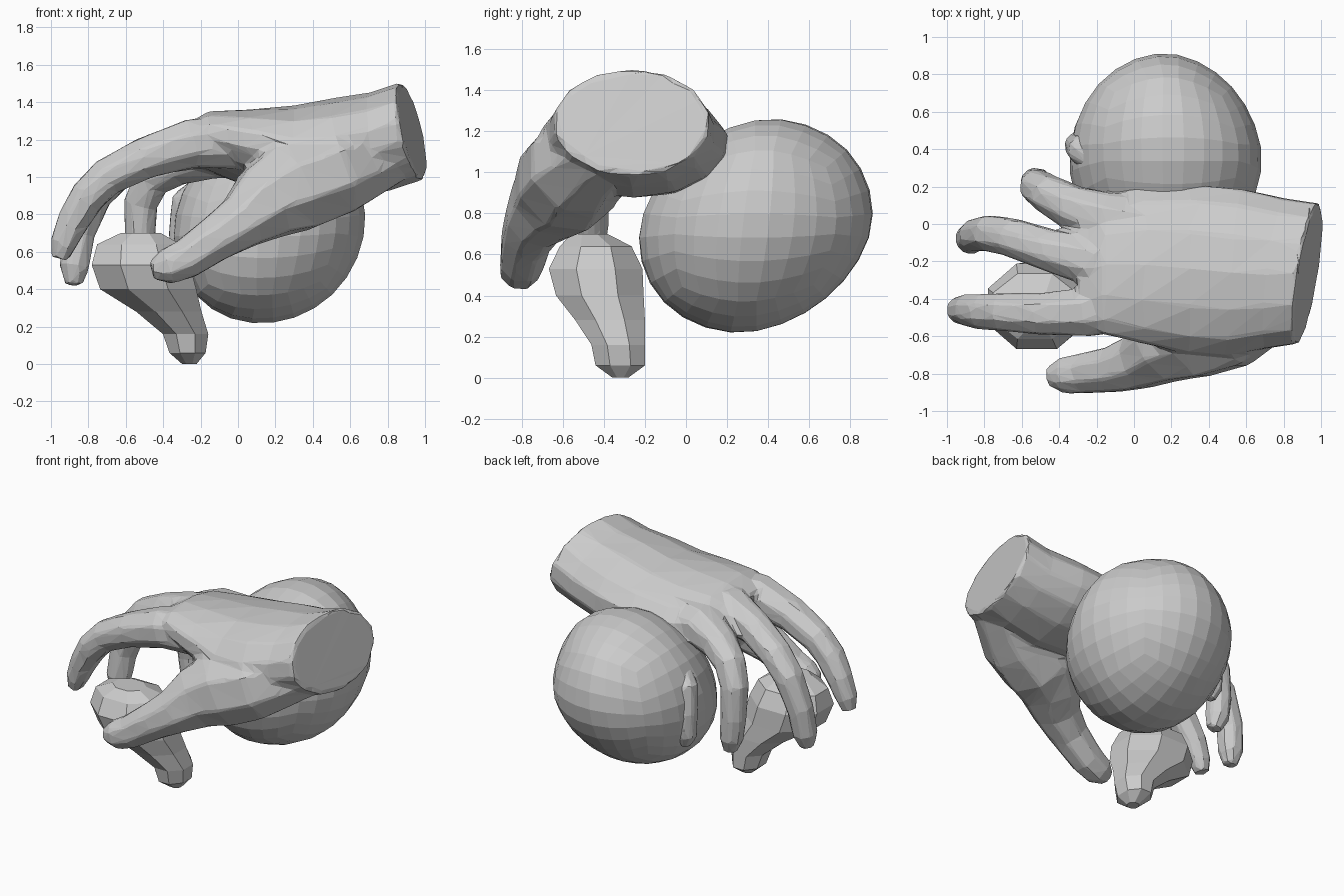
import bpy, bmesh, math
from mathutils import Vector

Y = Vector((0, 1, 0))


def finish(name, bm):
    bmesh.ops.recalc_face_normals(bm, faces=bm.faces)
    me = bpy.data.meshes.new(name)
    bm.to_mesh(me)
    bm.free()
    ob = bpy.data.objects.new(name, me)
    bpy.context.collection.objects.link(ob)
    return ob


def loft(name, rings):
    """Skin a list of equal-length point rings into a closed flat-shaded object."""
    bm = bmesh.new()
    vs = [[bm.verts.new(p) for p in r] for r in rings]
    n = len(vs[0])
    for a, b in zip(vs, vs[1:]):
        for i in range(n):
            j = (i + 1) % n
            bm.faces.new((a[i], a[j], b[j], b[i]))
    bm.faces.new(vs[0][::-1])
    bm.faces.new(vs[-1])
    return finish(name, bm)


def ring(c, u, v, n, grow=1.05):
    angles = [2 * math.pi * (i + 0.5) / n for i in range(n)]
    return [c + (u * math.cos(a) + v * math.sin(a)) * grow for a in angles]


def digit(name, path, n=8):
    """Tapered tube through (x, y, z, radius) points, rings square to the path."""
    pts = [Vector(p[:3]) for p in path]
    rings = []
    for i, p in enumerate(path):
        t = (pts[min(i + 1, len(pts) - 1)] - pts[max(i - 1, 0)]).normalized()
        u = (Y - t * Y.dot(t)).normalized()
        rings.append(ring(pts[i], u * p[3], t.cross(u) * p[3], n, 1.08))
    return loft(name, rings)


# Palm and forearm: x, centre y, centre z, half width, half height, roll, skew
palm = [(0.93, -0.265, 1.245, 0.365, 0.25, 0.0, 0.055),
        (0.76, -0.265, 1.19, 0.39, 0.25, 0.0, 0.05),
        (0.55, -0.26, 1.15, 0.435, 0.26, 0.0, 0.03),
        (0.30, -0.24, 1.13, 0.44, 0.24, -0.03, 0.0),
        (0.05, -0.22, 1.155, 0.41, 0.195, -0.10, 0.0),
        (-0.16, -0.22, 1.19, 0.36, 0.145, -0.14, 0.0),
        (-0.30, -0.22, 1.17, 0.30, 0.08, -0.14, 0.0)]
hand = [loft("hand", [
    ring(Vector((x, y, z)), Vector((k, w, roll * w)), Vector((-k, 0, h)), 14)
    for x, y, z, w, h, roll, k in palm])]

# Thumb with its fleshy base
hand.append(digit("thumb", [
    (0.80, -0.40, 1.13, 0.17), (0.52, -0.53, 1.03, 0.235),
    (0.30, -0.58, 0.95, 0.245), (0.14, -0.655, 0.86, 0.20),
    (0.02, -0.74, 0.76, 0.145),
    (-0.12, -0.78, 0.67, 0.12), (-0.28, -0.80, 0.56, 0.105),
    (-0.38, -0.81, 0.52, 0.095), (-0.46, -0.82, 0.50, 0.05)]))

# Four curled fingers
hand.append(digit("index_finger", [
    (0.05, -0.42, 1.18, 0.14), (-0.25, -0.47, 1.18, 0.13),
    (-0.50, -0.48, 1.10, 0.11), (-0.70, -0.47, 1.00, 0.10),
    (-0.80, -0.47, 0.90, 0.095), (-0.88, -0.46, 0.77, 0.085),
    (-0.935, -0.46, 0.64, 0.07), (-0.955, -0.46, 0.56, 0.045)]))
hand.append(digit("middle_finger", [
    (0.05, -0.22, 1.18, 0.13), (-0.22, -0.20, 1.18, 0.135),
    (-0.45, -0.14, 1.12, 0.11), (-0.66, -0.07, 1.02, 0.10),
    (-0.77, -0.05, 0.90, 0.095), (-0.85, -0.06, 0.70, 0.085),
    (-0.875, -0.08, 0.52, 0.08), (-0.88, -0.09, 0.42, 0.045)]))
hand.append(digit("ring_finger", [
    (0.08, -0.02, 1.15, 0.14), (-0.15, 0.03, 1.13, 0.14),
    (-0.33, 0.09, 1.07, 0.115), (-0.46, 0.16, 0.99, 0.10),
    (-0.52, 0.20, 0.86, 0.09), (-0.525, 0.22, 0.65, 0.08),
    (-0.51, 0.22, 0.50, 0.075), (-0.49, 0.21, 0.41, 0.045)]))
hand.append(digit("little_finger", [
    (0.15, 0.08, 1.06, 0.13), (-0.02, 0.20, 0.99, 0.10),
    (-0.17, 0.34, 0.93, 0.09), (-0.28, 0.40, 0.86, 0.08),
    (-0.30, 0.42, 0.70, 0.07), (-0.30, 0.42, 0.55, 0.065),
    (-0.28, 0.41, 0.47, 0.04)]))

# Fuse the hand into one skin with soft webs, then reduce to flat facets
bpy.ops.object.select_all(action='DESELECT')
for ob in hand:
    ob.select_set(True)
bpy.context.view_layer.objects.active = hand[0]
bpy.ops.object.join()
remesh = hand[0].modifiers.new("fuse", 'REMESH')
remesh.mode = 'VOXEL'
remesh.voxel_size = 0.018
soften = hand[0].modifiers.new("soften", 'SMOOTH')
soften.factor = 0.5
soften.iterations = 5
facets = hand[0].modifiers.new("facets", 'DECIMATE')
facets.ratio = 0.04

# Faceted ball: subdivided cube pushed onto a slightly sheared, uneven ellipsoid
bm = bmesh.new()
bmesh.ops.create_cube(bm, size=2)
bmesh.ops.subdivide_edges(bm, edges=bm.edges[:], cuts=6, use_grid_fill=True)
for v in bm.verts:
    d = Vector([math.tan(c * math.pi / 4) for c in v.co]).normalized()
    s = 1.01 - 0.05 * max(0, d.x * d.y) - 0.09 * max(0, -d.y * d.z)
    s -= 0.05 * max(0, d.x) * max(0, -d.y)
    s -= 0.25 * max(0, d.x) * max(0, d.y) * max(0, d.z)   # flatter far corner
    s -= 0.25 * min(0, d.x) * min(0, d.y) * min(0, d.z)   # fuller near corner
    v.co = (0.17 + s * 0.51 * d.x + 0.04 * d.z,
            0.34 + s * 0.565 * d.y + 0.06 * d.z,
            0.74 + s * 0.52 * d.z)
finish("ball", bm)

# Knobbly piece under the fingers: z, centre x, centre y, half x, half y
knob = [(0.70, -0.52, -0.47, 0.11, 0.09), (0.64, -0.53, -0.44, 0.23, 0.18),
        (0.53, -0.52, -0.44, 0.27, 0.235), (0.40, -0.48, -0.42, 0.265, 0.22),
        (0.28, -0.37, -0.37, 0.18, 0.175), (0.16, -0.28, -0.33, 0.125, 0.135),
        (0.06, -0.27, -0.32, 0.10, 0.125), (0.00, -0.26, -0.32, 0.04, 0.04)]
loft("knobbly_piece", [
    ring(Vector((x, y, z)), Vector((a, 0, 0)), Vector((0, b, 0)), 8)
    for z, x, y, a, b in knob])
